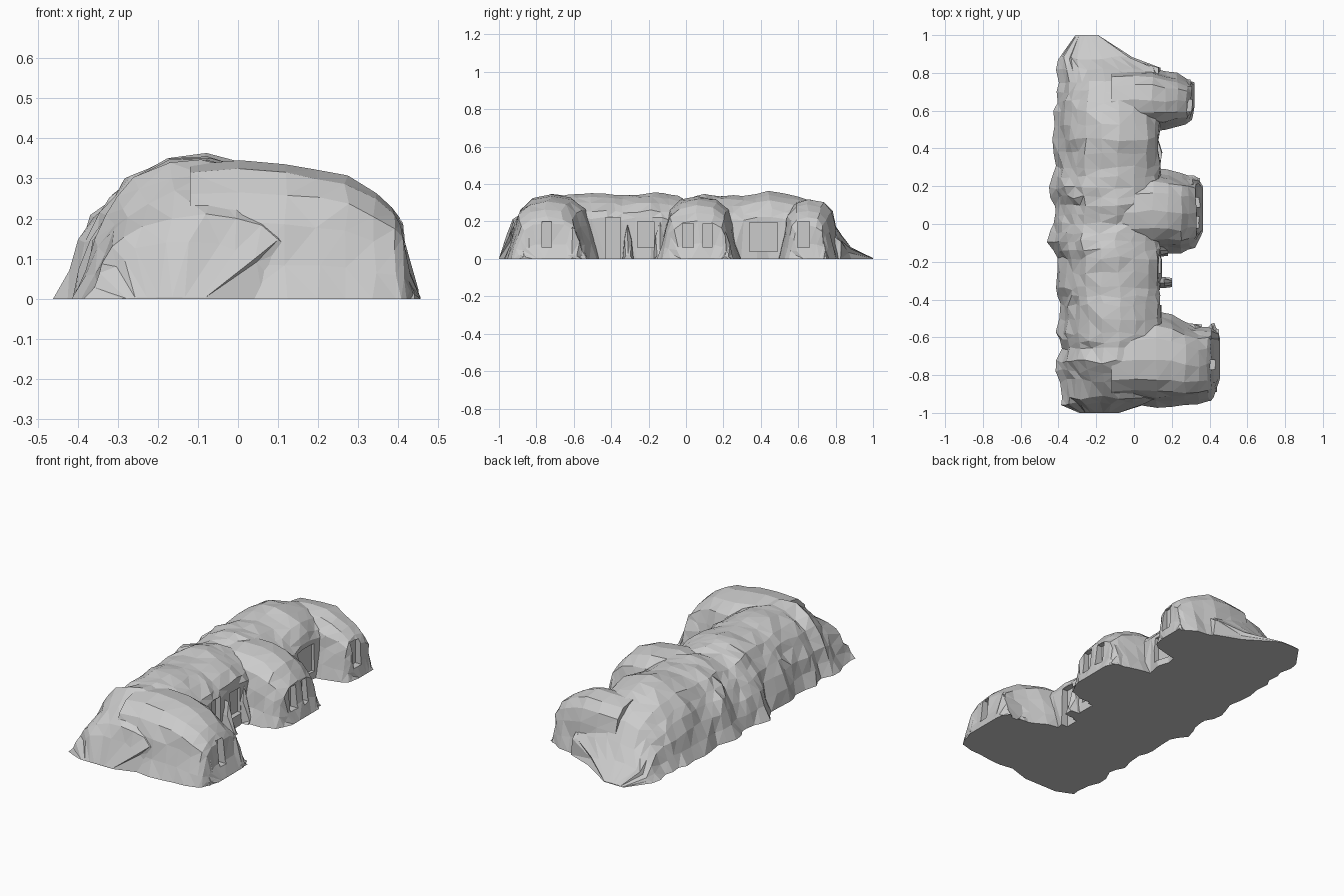
import bpy, bmesh, random
from mathutils import Vector

if "Cube" in bpy.data.objects:
    bpy.data.objects.remove(bpy.data.objects["Cube"])
random.seed(4)


def loft(name, sections, skirt, jit):
    """Closed skin through equally sized sections; skirt sinks below ground."""
    bm = bmesh.new()
    rings = []
    for i, sec in enumerate(sections):
        end = i in (0, len(sections) - 1)
        pts = [Vector(p) for p in sec]
        if not end:
            for p in pts:
                p.x += random.uniform(-jit, jit)
                p.y += random.uniform(-jit, jit)
                if p.z > 0.03:
                    p.z += random.uniform(-jit, jit) * 0.6
        a, b = pts[0].copy(), pts[-1].copy()
        a.z = b.z = -skirt
        rings.append([bm.verts.new(p) for p in [a] + pts + [b]])
    n = len(rings[0])
    for r, s in zip(rings, rings[1:]):
        for k in range(n):
            bm.faces.new((r[k], r[(k + 1) % n], s[(k + 1) % n], s[k]))
    bm.faces.new(rings[0])
    bm.faces.new(rings[-1])
    bmesh.ops.triangulate(bm, faces=bm.faces[:])
    bmesh.ops.recalc_face_normals(bm, faces=bm.faces[:])
    me = bpy.data.meshes.new(name)
    bm.to_mesh(me)
    bm.free()
    ob = bpy.data.objects.new(name, me)
    bpy.context.collection.objects.link(ob)
    return ob


def box(name, lo, hi):
    c = [(a + b) / 2 for a, b in zip(lo, hi)]
    bpy.ops.mesh.primitive_cube_add(size=1, location=c)
    ob = bpy.context.object
    ob.name = name
    ob.scale = [b - a for a, b in zip(lo, hi)]
    bpy.ops.object.transform_apply(location=True, rotation=False, scale=True)
    return ob


def boolean(target, tool, op):
    m = target.modifiers.new(op, 'BOOLEAN')
    m.operation, m.object, m.solver = op, tool, 'EXACT'
    bpy.context.view_layer.objects.active = target
    bpy.ops.object.modifier_apply(modifier=m.name)
    bpy.data.objects.remove(tool)


# Long ridge: stations of (y, left x, right x, height)
keys = [(-1, -.29, -.08, .004), (-.95, -.38, .06, .14), (-.92, -.39, .13, .21),
        (-.83, -.39, .14, .28), (-.73, -.42, .14, .345), (-.66, -.39, .14, .335),
        (-.58, -.41, .14, .35), (-.43, -.40, .14, .355), (-.34, -.42, .14, .34),
        (-.18, -.41, .14, .355), (-.09, -.455, .14, .345), (0, -.43, .14, .32),
        (.1, -.42, .14, .345), (.19, -.455, .14, .34), (.3, -.42, .14, .335),
        (.45, -.43, .14, .365), (.6, -.42, .14, .335), (.7, -.40, .14, .285),
        (.75, -.40, .15, .24), (.82, -.41, .13, .145), (.88, -.41, -.02, .065),
        (1, -.31, -.19, .004)]
stations = []
for a, b in zip(keys, keys[1:]):
    stations.append(a)
    if b[0] - a[0] > .08 and a[0] > -.9 and b[0] < .8:
        stations.append([(p + q) / 2 for p, q in zip(a, b)])
stations.append(keys[-1])
profile = [(0, 0), (.055, .2), (.10, .42), (.16, .6), (.22, .72), (.30, .86),
           (.44, .97), (.6, 1), (.75, .94), (.87, .85), (.96, .72), (.99, .62), (1, 0)]
house = loft("rock_house", [[(l + f * (r - l), y, z * h) for f, z in profile]
                            for y, l, r, h in stations], .1, .011)

# Rock wings: stations of (x, base y low, base y high, height)
arch = [(0, 0), (.06, .25), (.11, .55), (.16, .78), (.29, .94), (.5, 1),
        (.71, .95), (.84, .8), (.89, .57), (.94, .25), (1, 0)]
wings = {
    "south_wing": [(-.12, -.96, -.5, .335), (0, -.96, -.48, .345), (.12, -.97, -.46, .335),
                   (.2, -.965, -.48, .32), (.27, -.96, -.52, .305), (.34, -.95, -.55, .265),
                   (.39, -.94, -.54, .225), (.41, -.93, -.53, .19), (.425, -.92, -.53, .08),
                   (.455, -.82, -.6, .004)],
    "middle_wing": [(-.12, -.14, .26, .31), (0, -.16, .28, .335), (.1, -.16, .30, .33),
                    (.18, -.15, .285, .315), (.25, -.16, .27, .285), (.29, -.14, .26, .25),
                    (.325, -.12, .25, .205), (.34, -.09, .25, .08), (.365, -.04, .2, .004)],
    "north_wing": [(-.12, .46, .84, .31), (0, .48, .84, .32), (.1, .49, .83, .315),
                   (.17, .495, .81, .295), (.23, .51, .80, .26), (.28, .53, .77, .225),
                   (.3, .55, .76, .18), (.305, .57, .76, .08), (.32, .62, .75, .004)]}
for i, (name, st) in enumerate(wings.items()):
    wing = loft(name, [[(x, a + f * (b - a), z * h) for f, z in arch]
                       for x, a, b, h in st], .06 + .01 * i, .007)
    boolean(house, wing, 'UNION')

# Small buttresses against the recessed walls, and flared corner rocks
for i, (x, y, w, h) in enumerate([(.20, -.31, .06, .2), (.18, -.14, .07, .22), (.36, -.56, .07, .05),
                                  (.44, -.84, .12, .19), (.45, -.61, .13, .19),
                                  (.35, .21, .08, .16)]):
    rock = loft("buttress", [[(x - .14, y + s * w, z * h) for s, z in
                              ((-.5, 0), (-.35, .6), (0, 1), (.35, .6), (.5, 0))],
                             [(x - .04, y + s * w, z * h) for s, z in
                              ((-.5, 0), (-.35, .55), (0, .9), (.3, .5), (.5, 0))],
                             [(x, y + s * w, z * h) for s, z in
                              ((-.4, 0), (-.2, .08), (0, .12), (.2, .08), (.4, 0))]],
                .04 + .002 * i, .004)
    boolean(house, rock, 'UNION')

# Window and door recesses facing +x: (y low, y high, z low, z high, back x)
openings = [(-.77, -.72, .06, .2, .375), (-.43, -.35, -.2, .22, .105), (-.26, -.17, .06, .2, .115),
            (-.02, .04, .06, .19, .30), (.09, .14, .06, .19, .30),
            (.34, .49, .04, .195, .115), (.595, .66, .06, .2, .27)]
for a, b, lo, hi, x in openings:
    boolean(house, box("opening_cutter", (x, a, lo), (.6, b, hi)), 'DIFFERENCE')

# Trim flat on the ground and close the underside
boolean(house, box("ground_cutter", (-2, -2, -1), (2, 2, 0)), 'DIFFERENCE')
for p in house.data.polygons:
    p.use_smooth = False
